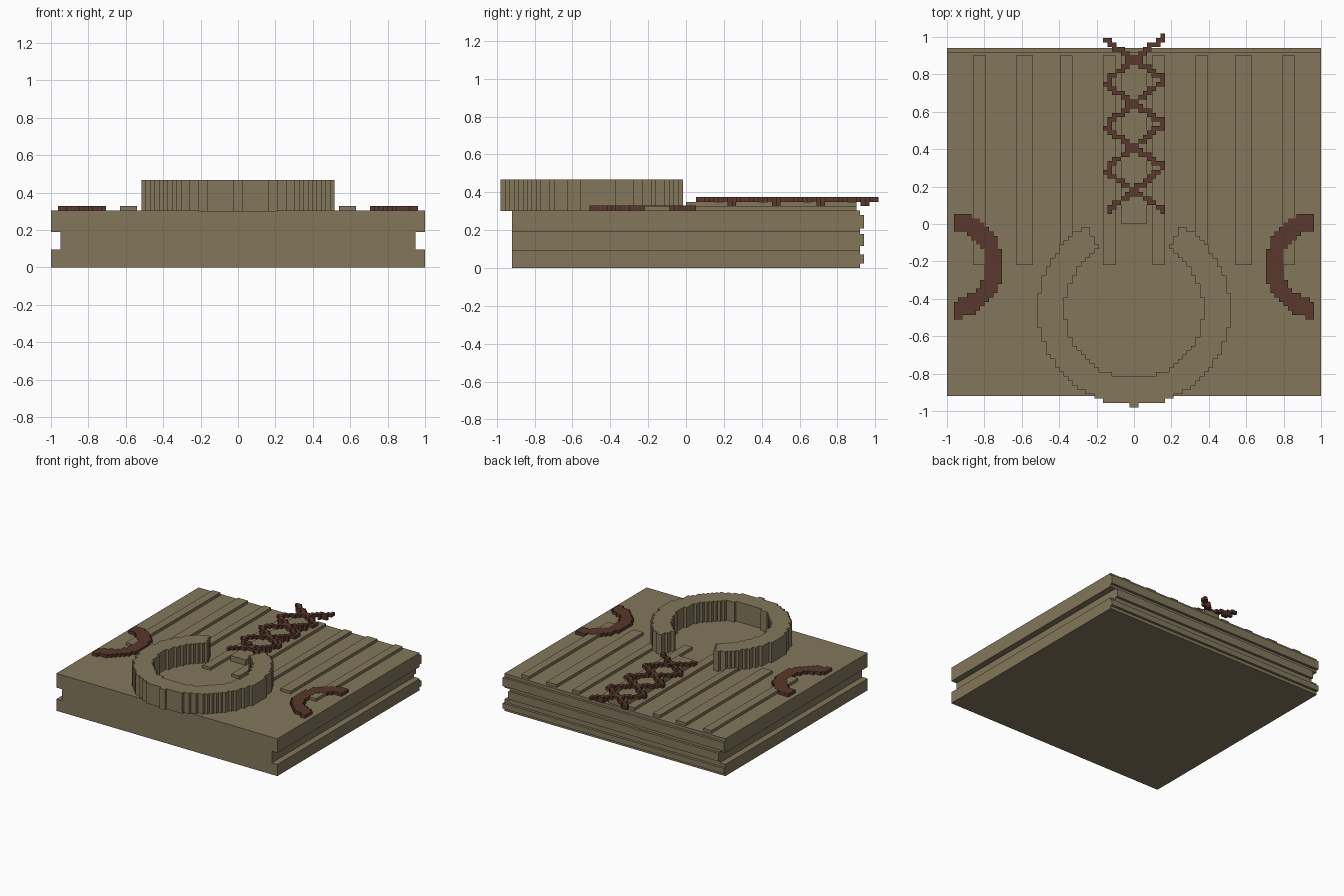
import bpy, bmesh, math

if "Cube" in bpy.data.objects:
    bpy.data.objects.remove(bpy.data.objects["Cube"])

def material(name, rgb):
    m = bpy.data.materials.new(name)
    m.diffuse_color = (*rgb, 1)
    m.use_nodes = True
    m.node_tree.nodes["Principled BSDF"].inputs["Base Color"].default_value = m.diffuse_color
    return m

TAN = material("tan", (0.227, 0.185, 0.107))
BROWN = material("brown", (0.098, 0.040, 0.025))
STEP = 0.0235

def finish(name, bm, mat):
    me = bpy.data.meshes.new(name)
    bmesh.ops.recalc_face_normals(bm, faces=bm.faces)
    bm.to_mesh(me)
    bm.free()
    me.materials.append(mat)
    ob = bpy.data.objects.new(name, me)
    bpy.context.collection.objects.link(ob)
    return ob

def box(name, x0, x1, y0, y1, z0, z1, mat=TAN):
    bm = bmesh.new()
    bmesh.ops.create_cube(bm, size=1)
    for v in bm.verts:
        v.co = ((x0 + x1) / 2 + v.co.x * (x1 - x0),
                (y0 + y1) / 2 + v.co.y * (y1 - y0),
                (z0 + z1) / 2 + v.co.z * (z1 - z0))
    return finish(name, bm, mat)

def stepped_plate(name, inside, z0, z1, mat, step=STEP):
    """Extrude every grid cell whose centre passes the test."""
    bm = bmesh.new()
    n = math.ceil(1 / step)
    for i in range(-n, n):
        for j in range(2 * n):
            x, y = i * step, -0.98 + j * step
            if inside(x + step / 2, y + step / 2):
                bm.faces.new([bm.verts.new((x + a * step, y + b * step, z0))
                              for a, b in ((0, 0), (1, 0), (1, 1), (0, 1))])
    bmesh.ops.remove_doubles(bm, verts=bm.verts, dist=1e-4)
    ext = bmesh.ops.extrude_face_region(bm, geom=bm.faces[:], use_keep_orig=True)
    for g in ext["geom"]:
        if isinstance(g, bmesh.types.BMVert):
            g.co.z = z1
    bmesh.ops.recalc_face_normals(bm, faces=bm.faces)
    bmesh.ops.dissolve_limit(bm, angle_limit=0.01, verts=bm.verts, edges=bm.edges)
    return finish(name, bm, mat)

# Slab with a groove along both sides, extruded from its section
section = [(-1, 0), (1, 0), (1, .095), (.95, .095), (.95, .19), (1, .19),
           (1, .305), (-1, .305), (-1, .19), (-.95, .19), (-.95, .095), (-1, .095)]
bm = bmesh.new()
face = bm.faces.new([bm.verts.new((x, -0.92, z)) for x, z in section])
ext = bmesh.ops.extrude_face_region(bm, geom=[face], use_keep_orig=True)
for g in ext["geom"]:
    if isinstance(g, bmesh.types.BMVert):
        g.co.y = 0.92
finish("slab", bm, TAN)

# Ridges across the back edge
for i, (w, z0, z1) in enumerate(((1, .025, .07), (.95, .115, .18), (1, .21, .28))):
    box(f"back_ridge_{i}", -w, w, 0.915, 0.94, z0, z1)

# Raised strips on the top
for i, (a, b) in enumerate(((.095, .165), (.33, .395), (.54, .63), (.79, .86))):
    for side, x0, x1 in (("left", -b, -a), ("right", a, b)):
        box(f"strip_{side}_{i}", x0, x1, -0.22, 0.90, 0.30, 0.328)
box("centre_strip", -0.07, 0.07, 0, 0.90, 0.30, 0.35)

# Open collar ring
def collar(x, y):
    dy = y + 0.455
    r = math.hypot(x, dy)
    return 0.37 < r < 0.5139 and abs(math.atan2(x, dy)) > math.radians(30)
stepped_plate("collar", collar, 0.30, 0.468, TAN)

# Curved side patches
for side, s in (("left", -1), ("right", 1)):
    def arc(x, y, s=s):
        return s * x < 0.955 and 0.19 < math.hypot(s * x - 0.985, y + 0.22) < 0.285
    stepped_plate(f"{side}_arc", arc, 0.30, 0.33, BROWN)

# Crossed laces
def near(x, y, a, b, half):
    dx, dy = b[0] - a[0], b[1] - a[1]
    t = max(0, min(1, ((x - a[0]) * dx + (y - a[1]) * dy) / (dx * dx + dy * dy)))
    return math.hypot(x - a[0] - t * dx, y - a[1] - t * dy) < half

centres = [0.18 + 0.233 * k for k in range(4)]
def lace(x, y):
    for c in centres:
        if abs(y - c) > 0.13:
            continue
        if near(x, y, (-0.13, c - 0.10), (0.15, c + 0.115), 0.0155):
            return True
        if near(x, y, (0.15, c - 0.10), (-0.15, c + 0.10), 0.0155):
            return True
    # Short joins on the left edge
    return any(near(x, y, (-0.13, c + 0.09), (-0.13, c + 0.15), 0.014) for c in centres[:-1])
stepped_plate("laces", lace, 0.35, 0.375, BROWN)

# Lower lace ends resting on the strips
def lace_feet(x, y):
    return any(c + 0.02 < y < c + 0.09 and abs(x) > 0.07 for c in centres) and lace(x, y)
stepped_plate("lace_feet", lace_feet, 0.328, 0.351, BROWN)
